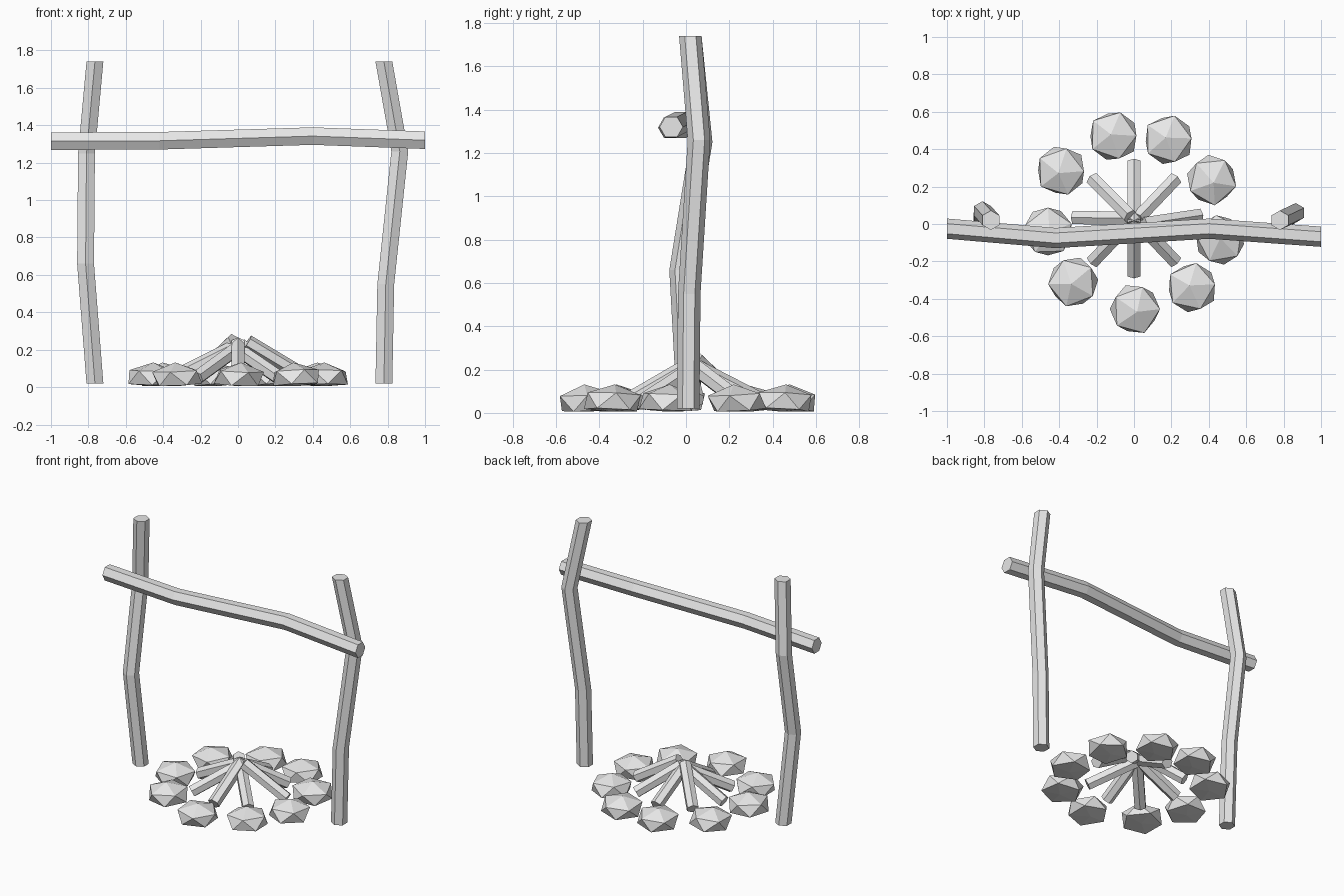
import bpy, bmesh, math, random
from mathutils import Vector, Matrix

cube = bpy.data.objects.get("Cube")
if cube:
    bpy.data.objects.remove(cube, do_unlink=True)

random.seed(4)
grey = bpy.data.materials.new("plain_grey")
grey.use_nodes = True
grey.diffuse_color = (0.8, 0.8, 0.8, 1)
grey.node_tree.nodes["Principled BSDF"].inputs["Base Color"].default_value = (0.8, 0.8, 0.8, 1)


def finish(bm, name):
    bmesh.ops.recalc_face_normals(bm, faces=bm.faces)
    mesh = bpy.data.meshes.new(name)
    bm.to_mesh(mesh)
    bm.free()
    mesh.materials.append(grey)
    obj = bpy.data.objects.new(name, mesh)
    bpy.context.scene.collection.objects.link(obj)
    return obj


def branch(name, points, radius, axis, corner):
    """Six-sided stick through points; rings lie square to axis, one corner towards 'corner'."""
    axis = Vector(axis).normalized()
    v = axis.cross(Vector(corner)).normalized()
    u = v.cross(axis)
    bm = bmesh.new()
    rings = []
    for p in points:
        ring = []
        for i in range(6):
            a = i * math.pi / 3
            ring.append(bm.verts.new(Vector(p) + radius * (u * math.cos(a) + v * math.sin(a))))
        rings.append(ring)
    for low, high in zip(rings, rings[1:]):
        for i in range(6):
            j = (i + 1) % 6
            bm.faces.new((low[i], low[j], high[j], high[i]))
    bm.faces.new(rings[0])
    bm.faces.new(rings[-1])
    return finish(bm, name)


def stone(name, x, y):
    """Squashed icosahedron with its underside pressed nearly flat."""
    bm = bmesh.new()
    bmesh.ops.create_icosphere(bm, subdivisions=1, radius=1)
    tilt = (Matrix.Rotation(random.uniform(-0.12, 0.12), 4, 'X')
            @ Matrix.Rotation(random.uniform(-0.12, 0.12), 4, 'Y'))
    spin = Matrix.Rotation(random.uniform(0, math.tau), 4, 'Z')
    bm.transform(Matrix.Translation((x, y, 0.05)) @ Matrix.Diagonal((0.145, 0.145, 0.082, 1))
                 @ tilt @ spin)
    for vert in bm.verts:
        vert.co.z = max(vert.co.z, 0.006)
    return finish(bm, name)


# Two upright posts
branch("right_post", [(-0.765, 0.01, 0.02), (-0.815, -0.025, 0.66),
                      (-0.81, 0.07, 1.25), (-0.765, 0.02, 1.74)], 0.052, (0, 0, 1), (0, 1, 0))
branch("left_post", [(0.78, 0.01, 0.02), (0.79, 0.015, 0.55),
                     (0.865, 0.06, 1.26), (0.78, 0.02, 1.74)], 0.052, (0, 0, 1), (0, 1, 0))

# Crossbar resting against the posts
branch("crossbar", [(-1, -0.025, 1.315), (-0.42, -0.075, 1.317),
                    (0.4, -0.025, 1.342), (1, -0.068, 1.32)], 0.054, (1, 0, 0), (0, 1, 0))

# Firewood leaning together: foot, then tip
logs = [
    ((0, 0.33, 0.06), (0, 0.0, 0.23)),
    ((0.22, 0.24, 0.06), (0.02, 0.03, 0.22)),
    ((0.35, 0.045, 0.06), (0.05, 0.0, 0.24)),
    ((0.22, -0.2, 0.05), (0, 0.03, 0.2)),
    ((0, -0.27, 0.05), (0, 0.04, 0.23)),
    ((-0.22, -0.2, 0.05), (0, 0.03, 0.21)),
    ((-0.32, 0.035, 0.06), (-0.02, 0.03, 0.21)),
    ((-0.22, 0.24, 0.06), (-0.02, 0.04, 0.25)),
]
for n, (foot, tip) in enumerate(logs, 1):
    branch(f"fire_log_{n}", [foot, tip], 0.041, Vector(tip) - Vector(foot), (0, 0, 1))

# Ring of stones around the fire
spots = [(-0.11, 0.47), (0.185, 0.45), (0.415, 0.235), (0.46, -0.085), (0.31, -0.34),
         (0.005, -0.455), (-0.325, -0.31), (-0.46, -0.04), (-0.39, 0.285)]
for n, (x, y) in enumerate(spots, 1):
    stone(f"ring_stone_{n}", x, y)
